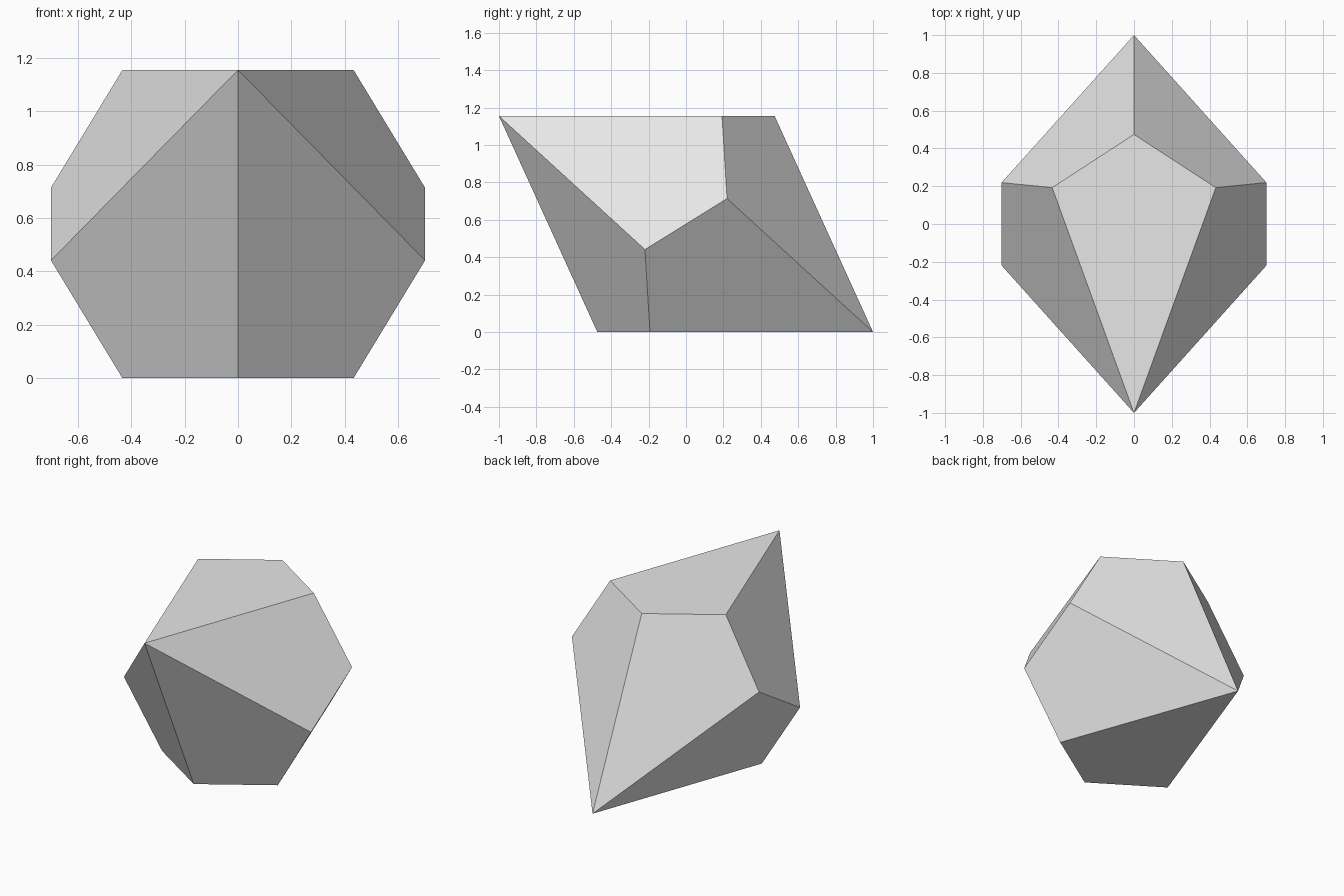
import bpy
import math
from mathutils import Matrix, Vector

if "Cube" in bpy.data.objects:
    bpy.data.objects.remove(bpy.data.objects["Cube"], do_unlink=True)

# Proportions of the ten-sided die
SIDES = 5
APEX = 2 / math.sqrt(3)                              # half length, point to point
ZIGZAG = APEX * math.tan(math.pi / 2 / SIDES) ** 2   # keeps the kites flat
RADIUS = (APEX + ZIGZAG) / math.sqrt(3)
COUNT = 2 * SIDES

# Zigzag belt of points around the axis, then the two tips
points = []
for k in range(COUNT):
    angle = math.pi * k / SIDES
    height = ZIGZAG if k % 2 else -ZIGZAG
    points.append(Vector((RADIUS * math.sin(angle), RADIUS * math.cos(angle), height)))
points += [Vector((0, 0, APEX)), Vector((0, 0, -APEX))]
TOP, BOTTOM = COUNT, COUNT + 1

# Kite faces, alternating between the tips
faces = []
for k in range(COUNT):
    belt = [(k - 1) % COUNT, k, (k + 1) % COUNT]
    if k % 2:
        faces.append([BOTTOM] + belt)
    else:
        faces.append([TOP] + belt[::-1])

# Tip the die over so it rests on one kite
rest = Matrix.Translation((0, 0, APEX / 2)) @ Matrix.Rotation(math.radians(60), 4, "X")
mesh = bpy.data.meshes.new("ten_sided_die")
mesh.from_pydata([rest @ p for p in points], [], faces)
mesh.update()
die = bpy.data.objects.new("ten_sided_die", mesh)
bpy.context.collection.objects.link(die)

# Plain grey
grey = bpy.data.materials.new("light_grey")
grey.use_nodes = True
color = (0.8, 0.8, 0.8, 1)
grey.diffuse_color = color
grey.node_tree.nodes["Principled BSDF"].inputs["Base Color"].default_value = color
mesh.materials.append(grey)
